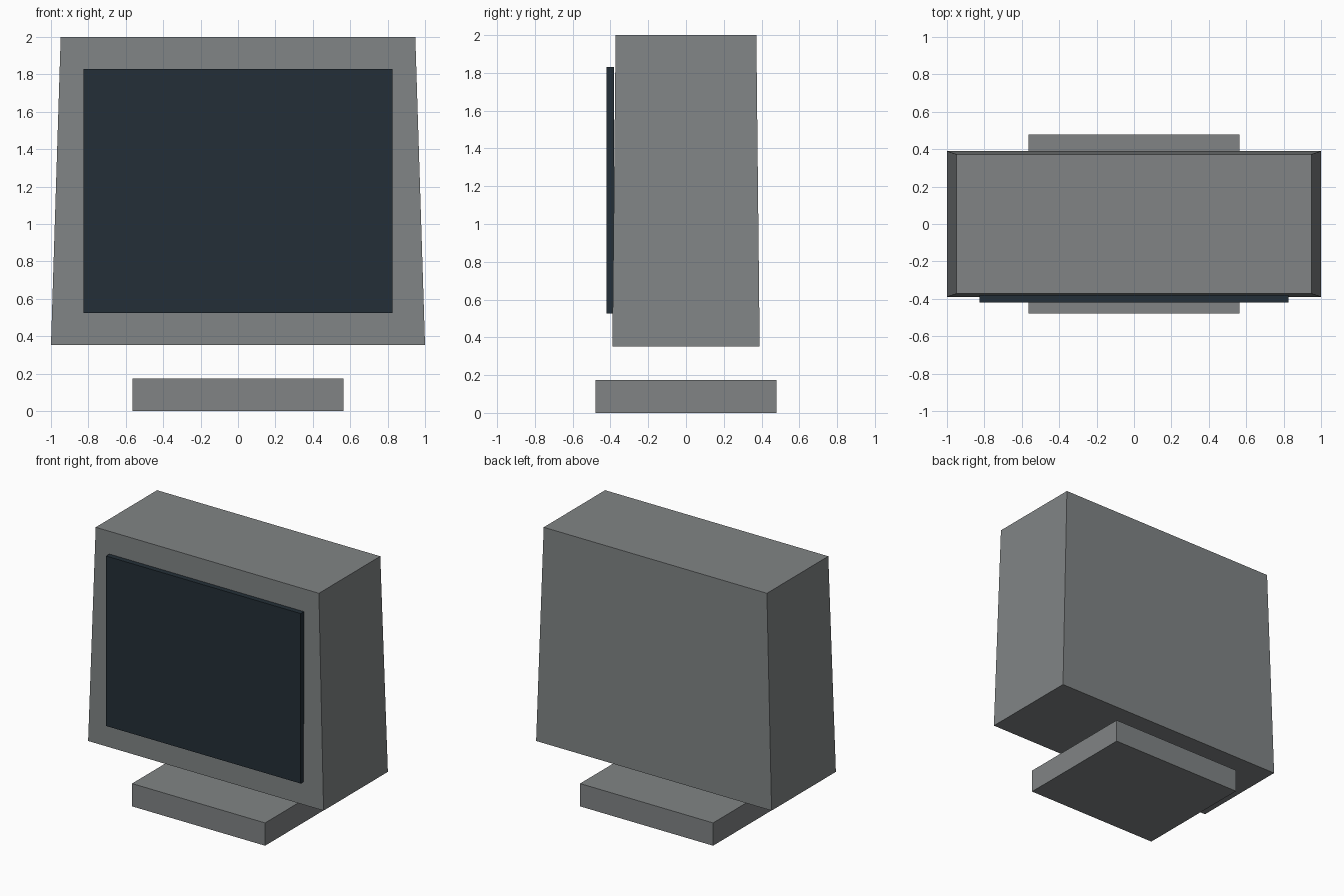
import bpy, bmesh

if "Cube" in bpy.data.objects:
    bpy.data.objects.remove(bpy.data.objects["Cube"])


def material(name, rgb):
    m = bpy.data.materials.new(name)
    m.diffuse_color = (*rgb, 1.0)
    m.use_nodes = True
    m.node_tree.nodes["Principled BSDF"].inputs["Base Color"].default_value = m.diffuse_color
    return m


def box(name, lo, hi, mat, top_scale=(1.0, 1.0)):
    """Box between two corners, optionally tapered at the top."""
    bm = bmesh.new()
    bmesh.ops.create_cube(bm, size=1.0)
    for v in bm.verts:
        top = v.co.z > 0
        v.co = [lo[i] + (v.co[i] + 0.5) * (hi[i] - lo[i]) for i in range(3)]
        if top:
            v.co.x *= top_scale[0]
            v.co.y *= top_scale[1]
    mesh = bpy.data.meshes.new(name)
    bm.to_mesh(mesh)
    bm.free()
    mesh.materials.append(mat)
    obj = bpy.data.objects.new(name, mesh)
    bpy.context.collection.objects.link(obj)
    return obj


grey = material("casing grey", (0.218, 0.231, 0.235))
dark = material("screen dark blue", (0.017, 0.028, 0.038))

# Tapered casing, which floats above the stand
box("casing", (-1, -0.39, 0.352), (1, 0.39, 2.0), grey, (0.948, 0.955))
# Raised screen panel on the front
box("screen", (-0.827, -0.42, 0.525), (0.827, -0.38, 1.83), dark)
# Foot
box("stand_base", (-0.565, -0.478, 0), (0.565, 0.478, 0.175), grey)
